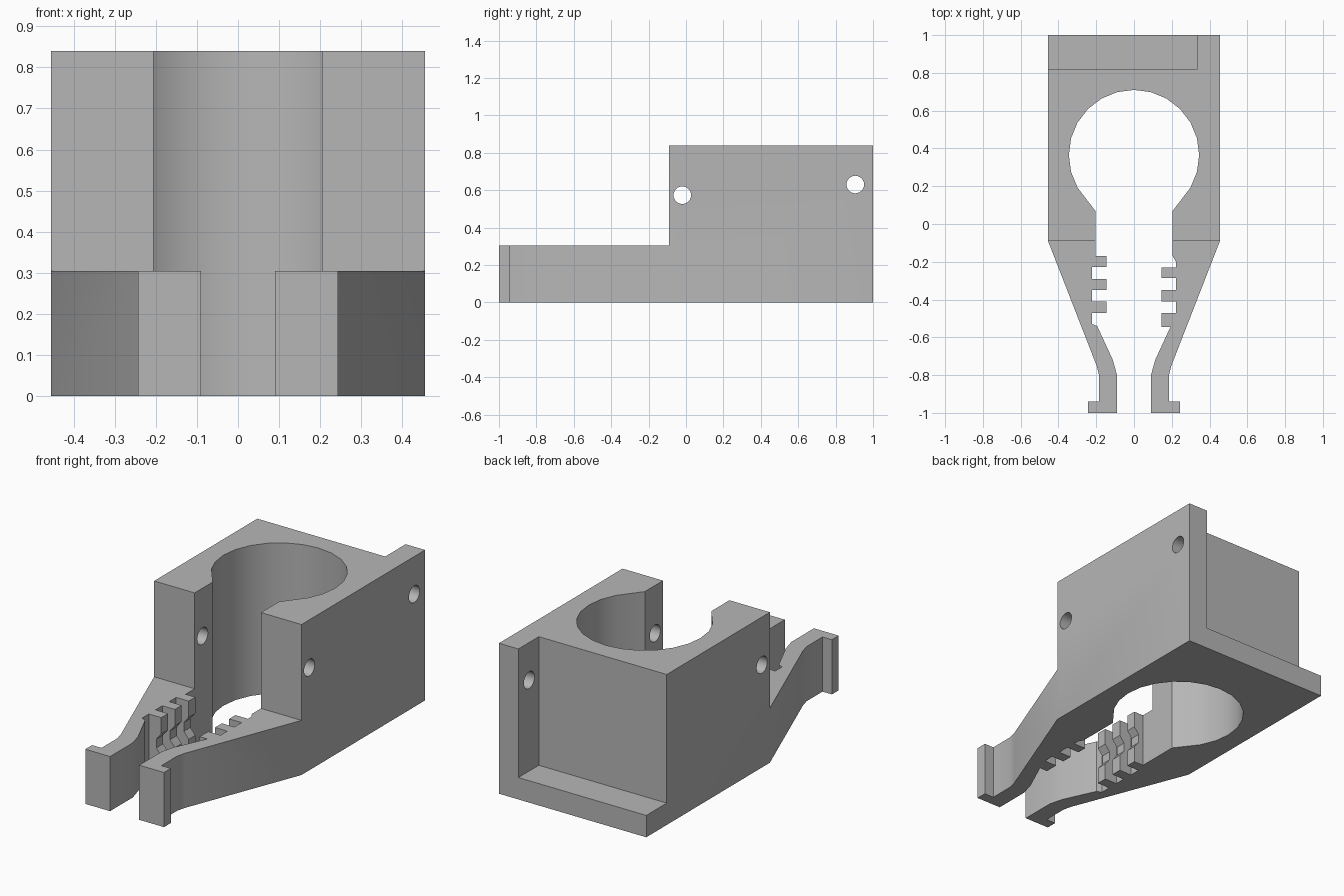
import bpy
import bmesh
import math

cube = bpy.data.objects.get("Cube")
if cube:
    bpy.data.objects.remove(cube, do_unlink=True)

HEIGHT, ARM_HEIGHT = 0.84, 0.305
FRONT, REAR, HALF = -0.09, 1.0, 0.455

grey = bpy.data.materials.new("plain grey")
grey.use_nodes = True
colour = (0.47, 0.47, 0.47, 1)
grey.diffuse_color = colour
grey.node_tree.nodes["Principled BSDF"].inputs["Base Color"].default_value = colour


def prism(name, points, offset):
    """Extrude a closed 3D outline along an offset."""
    bm = bmesh.new()
    face = bm.faces.new([bm.verts.new(p) for p in points])
    grown = bmesh.ops.extrude_face_region(bm, geom=[face])
    verts = [v for v in grown["geom"] if isinstance(v, bmesh.types.BMVert)]
    bmesh.ops.translate(bm, vec=offset, verts=verts)
    bmesh.ops.recalc_face_normals(bm, faces=bm.faces)
    mesh = bpy.data.meshes.new(name)
    bm.to_mesh(mesh)
    bm.free()
    mesh.materials.append(grey)
    obj = bpy.data.objects.new(name, mesh)
    bpy.context.collection.objects.link(obj)
    return obj


def box(name, x0, x1, y0, y1, z0, z1):
    outline = [(x0, y0, z0), (x1, y0, z0), (x1, y1, z0), (x0, y1, z0)]
    return prism(name, outline, (0, 0, z1 - z0))


def cross_hole(name, y, z, r, x0, x1):
    turns = [math.tau * i / 24 for i in range(24)]
    ring = [(x0, y + r * math.cos(a), z + r * math.sin(a)) for a in turns]
    return prism(name, ring, (x1 - x0, 0, 0))


def cut(target, cutter):
    cutter.hide_render = True
    mod = target.modifiers.new("cut", 'BOOLEAN')
    mod.operation = 'DIFFERENCE'
    mod.solver = 'EXACT'
    mod.object = cutter
    bpy.context.view_layer.objects.active = target
    bpy.ops.object.modifier_apply(modifier=mod.name)
    bpy.data.objects.remove(cutter, do_unlink=True)


# Plan outline of one side, from the slot mouth round to the rear corner
inner = [(0.205, 0.07), (0.205, -0.17), (0.222, -0.2), (0.222, -0.53), (0.195, -0.54),
         (0.112, -0.72), (0.09, -0.8), (0.09, -1.0)]
outer = [(0.243, -1.0), (0.243, -0.94), (0.185, -0.94), (0.185, -0.8),
         (0.198, -0.75), (HALF, FRONT), (HALF, REAR)]
side = inner + outer

# Round bore, open at the front
bore = []
for i in range(17):
    a = math.radians(210 - 15 * i)
    bore.append((0.345 * math.cos(a), 0.365 + 0.345 * math.sin(a)))

plan = bore + side + [(-x, y) for x, y in reversed(side)]
clamp = prism("clamp_body", [(x, y, 0) for x, y in plan], (0, 0, HEIGHT))

# Lower the arms, recess the rear, drill the cross holes
cut(clamp, box("arm_cutter", -1, 1, -2, FRONT, ARM_HEIGHT, 2))
cut(clamp, box("rear_cutter", -1, 0.335, 0.82, 2, 0.122, 2))
cut(clamp, cross_hole("front_hole_cutter", -0.02, 0.573, 0.047, -1, 1))
cut(clamp, cross_hole("rear_hole_cutter", 0.905, 0.63, 0.047, 0.2, 1))

# Gripping teeth, notched at mid height and staggered between the arms
teeth = {"right": (-1, [(-0.228, -0.17), (-0.35, -0.29), (-0.47, -0.41)]),
         "left": (1, [(-0.285, -0.23), (-0.41, -0.35), (-0.545, -0.47)])}
H = ARM_HEIGHT
section = [(0.235, 0), (0.145, 0), (0.145, H * 0.3), (0.175, H * 0.42),
           (0.175, H * 0.58), (0.145, H * 0.7), (0.145, H), (0.235, H)]
parts = [clamp]
for label, (sign, spans) in teeth.items():
    for n, (y0, y1) in enumerate(spans, 1):
        outline = [(sign * x, y0, z) for x, z in section]
        parts.append(prism(f"{label}_tooth_{n}", outline, (0, y1 - y0, 0)))

# Smooth the bore and arm bends, keep the corners sharp
bpy.ops.object.select_all(action='DESELECT')
for obj in parts:
    obj.select_set(True)
bpy.context.view_layer.objects.active = clamp
bpy.ops.object.shade_smooth_by_angle(angle=math.radians(25))
